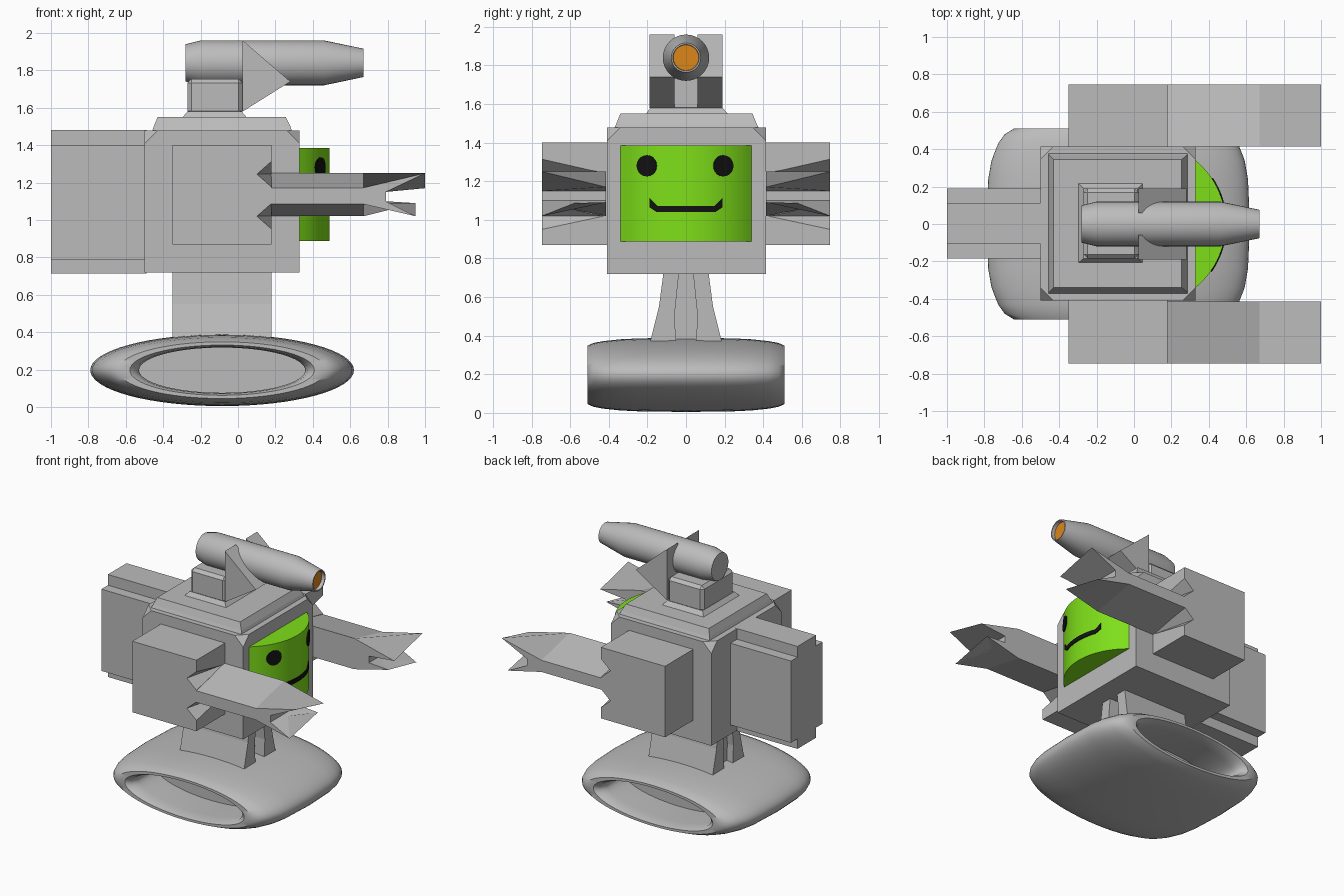
import bpy, bmesh, math
from mathutils import Vector

if "Cube" in bpy.data.objects:
    bpy.data.objects.remove(bpy.data.objects["Cube"])


def material(name, r, g, b):
    m = bpy.data.materials.new(name)
    m.diffuse_color = (r, g, b, 1)
    m.use_nodes = True
    m.node_tree.nodes["Principled BSDF"].inputs["Base Color"].default_value = m.diffuse_color
    return m


GREY = material("metal grey", 0.5, 0.5, 0.5)
GREEN = material("screen green", 0.21, 0.74, 0.01)
BLACK = material("black", 0.006, 0.006, 0.006)
ORANGE = material("orange", 0.72, 0.24, 0.01)


def loft(name, rings, mat=GREY, smooth=None, closed=False, end_mat=None):
    """Skin a list of equal-length point rings; cap the ends unless closed."""
    bm = bmesh.new()
    vs = [[bm.verts.new(p) for p in ring] for ring in rings]
    n = len(vs[0])
    pairs = list(zip(vs, vs[1:])) + ([(vs[-1], vs[0])] if closed else [])
    for a, b in pairs:
        for i in range(n):
            j = (i + 1) % n
            bm.faces.new((a[i], a[j], b[j], b[i]))
    if not closed:
        bm.faces.new(vs[0])
        cap = bm.faces.new(vs[-1])
        if end_mat:
            cap.material_index = 1
    bmesh.ops.recalc_face_normals(bm, faces=bm.faces)
    me = bpy.data.meshes.new(name)
    bm.to_mesh(me)
    bm.free()
    ob = bpy.data.objects.new(name, me)
    bpy.context.collection.objects.link(ob)
    me.materials.append(mat)
    if end_mat:
        me.materials.append(end_mat)
    if smooth:
        bpy.ops.object.select_all(action='DESELECT')
        ob.select_set(True)
        bpy.context.view_layer.objects.active = ob
        bpy.ops.object.shade_smooth_by_angle(angle=math.radians(smooth))
    return ob


def rect(x0, x1, y0, y1, z):
    return [(x0, y0, z), (x1, y0, z), (x1, y1, z), (x0, y1, z)]


def box(name, x0, x1, y0, y1, z0, z1):
    return loft(name, [rect(x0, x1, y0, y1, z0), rect(x0, x1, y0, y1, z1)])


def along_x(name, yz, x0, x1):
    return loft(name, [[(x, y, z) for y, z in yz] for x in (x0, x1)])


# Oval base: ellipse rings along y, hollow at both ends
def oval(scale, y):
    return [(-0.085 + 0.705 * scale * math.cos(a), y, 0.197 + 0.192 * scale * math.sin(a))
            for a in (2 * math.pi * k / 64 for k in range(64))]


half = [(0.02, 0.20), (0.64, 0.20), (0.63, 0.42), (0.65, 0.48), (0.70, 0.51), (0.79, 0.51),
        (0.86, 0.48), (0.91, 0.43), (0.96, 0.34), (0.985, 0.24)]
profile = [(s, -y) for s, y in half] + [(1.0, 0)] + [(s, y) for s, y in reversed(half)]
loft("oval_base", [oval(s, y) for s, y in profile], smooth=40)

# Flared legs and the plate between them
for s, side in ((-1, "right"), (1, "left")):
    along_x("leg_" + side, [(s * 0.035, 0.74), (s * 0.115, 0.74), (s * 0.14, 0.55),
                            (s * 0.19, 0.35), (s * 0.05, 0.35), (s * 0.06, 0.5)], -0.35, 0.18)
box("leg_core", -0.30, 0.10, -0.06, 0.06, 0.35, 0.73)

# Body with clipped top corners, lid and neck
body = box("body", -0.5, 0.33, -0.41, 0.415, 0.72, 1.478)
bm = bmesh.new()
bm.from_mesh(body.data)
bmesh.ops.bevel(bm, geom=[v for v in bm.verts if v.co.z > 1], offset=0.07,
                segments=1, affect='VERTICES')
bm.to_mesh(body.data)
bm.free()
loft("lid", [rect(-0.46, 0.29, -0.375, 0.38, 1.47), rect(-0.45, 0.28, -0.36, 0.365, 1.50),
             rect(-0.43, 0.255, -0.34, 0.345, 1.55)])
loft("neck_flange", [rect(-0.30, 0.05, -0.21, 0.22, 1.545), rect(-0.27, 0.02, -0.185, 0.19, 1.58)])
neck = box("neck", -0.27, 0.025, -0.185, 0.19, 1.56, 1.755)
bev = neck.modifiers.new("chamfer", 'BEVEL')
bev.width = 0.022
bev.segments = 1

# Stepped backpack
outline = [(0.11, 0.715), (0.11, 0.79), (0.187, 0.79), (0.187, 1.40), (0.11, 1.40), (0.11, 1.48)]
along_x("backpack", [(y + 0.003, z) for y, z in outline]
        + [(0.003 - y, z) for y, z in reversed(outline)], -1.0, -0.49)

# Barrel on top, with an orange muzzle
barrel = [(-0.28, 0.10), (-0.20, 0.12), (0.46, 0.12), (0.67, 0.076), (0.67, 0.068), (0.645, 0.066)]
loft("barrel", [[(x, r * math.cos(a), 1.84 + r * math.sin(a))
                 for a in (2 * math.pi * k / 32 for k in range(32))] for x, r in barrel],
     smooth=25, end_mat=ORANGE)

# Triangular fins beside the barrel
for s, side in ((-1, "right"), (1, "left")):
    loft("fin_" + side, [[(0.025, s * y, 1.96), (0.025, s * y, 1.58), (0.28, s * y, 1.74)]
                         for y in (0.06, 0.19)])

# Curved green face
R, CX = 0.441, 0.049


def on_face(y, z, out=0.0):
    a = math.asin(y / R)
    return (CX + (R + out) * math.cos(a), (R + out) * math.sin(a), z)


arc = [-0.34 + 0.68 * k / 24 for k in range(25)]
loft("face_screen", [[(0.30, 0.34, z), (0.30, -0.34, z)] + [on_face(y, z) for y in arc]
                     for z in (0.888, 1.384)], GREEN, smooth=30)

# Eyes and mouth
for y0, side in ((-0.202, "right"), (0.192, "left")):
    disc = [(y0 + 0.051 * math.cos(a), 1.28 + 0.055 * math.sin(a))
            for a in (2 * math.pi * k / 20 for k in range(20))]
    loft("eye_" + side, [[on_face(y, z, d) for y, z in disc] for d in (-0.003, 0.006)], BLACK)
strip = [(-0.187, 1.065, 1.11)] + [(-0.15 + 0.03 * k, 1.04, 1.072) for k in range(11)] \
    + [(0.187, 1.065, 1.11)]
loft("mouth", [[on_face(y, lo, -0.003), on_face(y, lo, 0.006),
                on_face(y, hi, 0.006), on_face(y, hi, -0.003)] for y, lo, hi in strip], BLACK)

# Shoulders with V notches, and forked twisted forearms
for s, side in ((-1, "right"), (1, "left")):
    yi, yo = s * 0.40, s * 0.747
    shoulder = box("shoulder_" + side, -0.35, 0.18, min(yi, yo), max(yi, yo), 0.87, 1.40)
    for z in (1.245, 1.02):
        e = s * 0.76
        cut = loft("notch_cutter", [[(0.20, e, z + 0.09), (0.20, e, z - 0.09), (0.098, e, z)],
                                    [(0.20, s * 0.43, z + 0.015), (0.20, s * 0.43, z - 0.015),
                                     (0.178, s * 0.43, z)]])
        cut.hide_render = True
        cut.hide_set(True)
        mod = shoulder.modifiers.new("notch", 'BOOLEAN')
        mod.operation = 'DIFFERENCE'
        mod.solver = 'EXACT'
        mod.object = cut
    xs = (0.17, 0.67, 1.0, 0.79, 0.79, 0.95, 0.67, 0.17)
    inner = (1.25, 1.25, 1.17, 1.15, 1.10, 1.09, 1.02, 1.02)
    outer = (1.172, 1.172, 1.25, 1.15, 1.10, 1.02, 1.085, 1.085)
    loft("forearm_" + side, [[(x, s * 0.415, z) for x, z in zip(xs, inner)],
                             [(x, yo, z) for x, z in zip(xs, outer)]])
